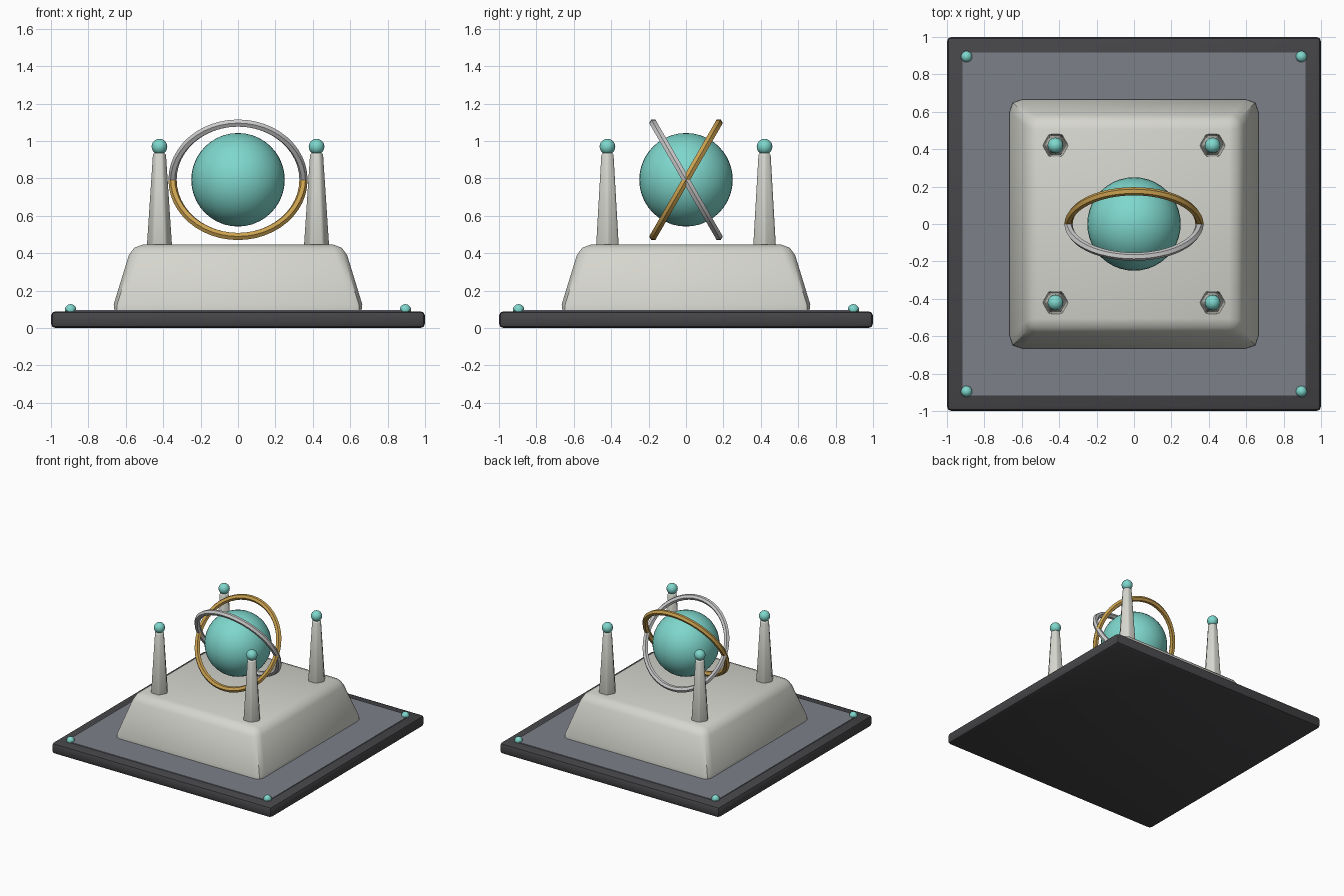
import bpy
import math

if "Cube" in bpy.data.objects:
    bpy.data.objects.remove(bpy.data.objects["Cube"])


def mat(name, r, g, b):
    m = bpy.data.materials.new(name)
    m.diffuse_color = (r, g, b, 1)
    m.use_nodes = True
    m.node_tree.nodes["Principled BSDF"].inputs["Base Color"].default_value = m.diffuse_color
    return m


DARK = mat("charcoal", 0.06, 0.06, 0.065)
SLATE = mat("slate_grey", 0.205, 0.215, 0.25)
STONE = mat("pale_stone", 0.67, 0.67, 0.62)
SILVER = mat("silver", 0.60, 0.60, 0.60)
GOLD = mat("gold", 0.60, 0.36, 0.08)
TEAL = mat("teal", 0.21, 0.68, 0.61)


def finish(name, material, bevel=0, segments=2, angle=40):
    """Name, colour, bevel and smooth the active object."""
    o = bpy.context.object
    o.name = name
    o.data.materials.append(material)
    bpy.ops.object.transform_apply(location=False, rotation=True, scale=True)
    if bevel:
        b = o.modifiers.new("bevel", 'BEVEL')
        b.width, b.segments = bevel, segments
        b.limit_method = 'ANGLE'
        bpy.ops.object.modifier_apply(modifier=b.name)
    bpy.ops.object.shade_smooth_by_angle(angle=math.radians(angle))
    return o


def slab(name, material, half, z0, z1, bevel):
    bpy.ops.mesh.primitive_cube_add(size=2, location=(0, 0, (z0 + z1) / 2))
    bpy.context.object.scale = (half, half, (z1 - z0) / 2)
    finish(name, material, bevel)


def tapered(name, material, sides, r0, r1, x, y, z0, z1, bevel, turn=0):
    bpy.ops.mesh.primitive_cone_add(vertices=sides, radius1=r0, radius2=r1,
                                    depth=z1 - z0, location=(x, y, (z0 + z1) / 2),
                                    rotation=(0, 0, turn))
    finish(name, material, bevel)


def ball(name, r, x, y, z, seg=20):
    bpy.ops.mesh.primitive_uv_sphere_add(segments=seg, ring_count=seg // 2,
                                         radius=r, location=(x, y, z))
    finish(name, TEAL)


def ring(name, material, tilt):
    bpy.ops.mesh.primitive_torus_add(major_segments=48, minor_segments=6,
                                     major_radius=0.35, minor_radius=0.022,
                                     location=(0, 0, 0.793),
                                     rotation=(math.radians(tilt), 0, 0))
    finish(name, material)


# Base slab, inlaid plate and sloped pedestal
slab("base_slab", DARK, 1.0, 0, 0.09, 0.025)
slab("base_plate", SLATE, 0.918, 0.05, 0.096, 0)
h = math.sqrt(2)
tapered("pedestal", STONE, 4, 0.682 * h, 0.566 * h, 0, 0, 0.07, 0.447, 0.06, math.pi / 4)

# Corner studs and posts with ball tips
for sx in (-1, 1):
    for sy in (-1, 1):
        ball("corner_stud", 0.03, 0.895 * sx, 0.895 * sy, 0.098)
        tapered("post", STONE, 6, 0.071, 0.037, 0.42 * sx, 0.42 * sy,
                0.42, 0.935, 0.01, math.pi / 6)
        ball("post_tip", 0.042, 0.42 * sx, 0.42 * sy, 0.97)

# Floating globe with two crossed rings
ball("globe", 0.25, 0, 0, 0.793, 40)
ring("gold_ring", GOLD, 60)
ring("silver_ring", SILVER, 120)
